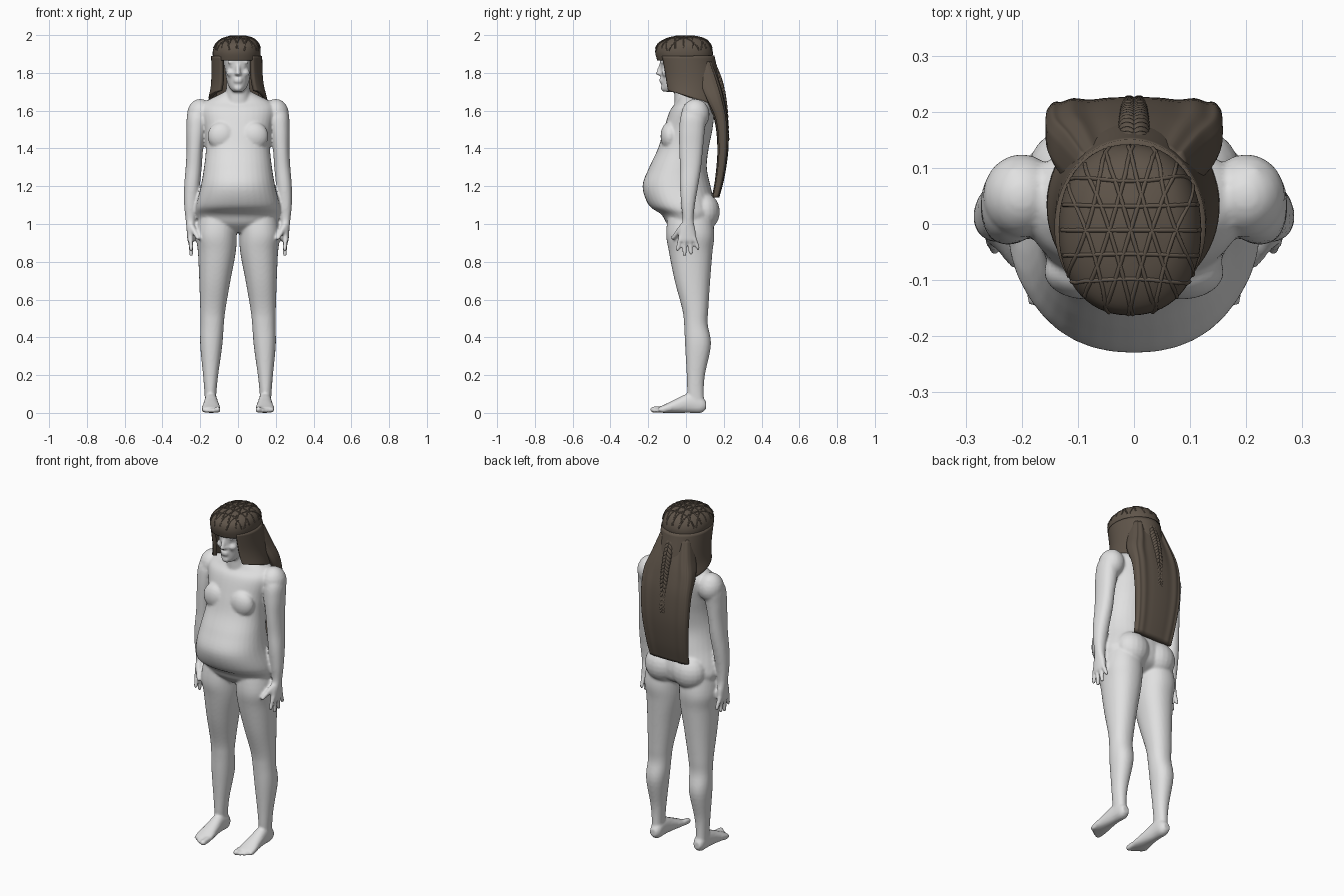
import bpy, bmesh, math
from mathutils import Vector, Matrix
from mathutils.bvhtree import BVHTree

cube = bpy.data.objects.get("Cube")
if cube:
    bpy.data.objects.remove(cube, do_unlink=True)


def material(name, colour):
    mat = bpy.data.materials.new(name)
    mat.use_nodes = True
    mat.diffuse_color = (*colour, 1)
    bsdf = mat.node_tree.nodes["Principled BSDF"]
    bsdf.inputs["Base Color"].default_value = (*colour, 1)
    bsdf.inputs["Roughness"].default_value = 0.7
    return mat


SKIN = material("pale grey skin", (0.75, 0.75, 0.75))
HAIR = material("dark brown hair", (0.115, 0.09, 0.068))


def finish(bm, name, mat):
    bmesh.ops.recalc_face_normals(bm, faces=bm.faces)
    for face in bm.faces:
        face.smooth = True
    mesh = bpy.data.meshes.new(name)
    bm.to_mesh(mesh)
    bm.free()
    mesh.materials.append(mat)
    obj = bpy.data.objects.new(name, mesh)
    bpy.context.collection.objects.link(obj)
    return obj


def refine(rows, steps=5):
    """Smooth spline through the rows of a cross-section table."""
    out = []
    last = len(rows) - 1
    for i in range(last):
        a, b, c, d = (rows[max(0, min(last, i + k))] for k in (-1, 0, 1, 2))
        for s in range(steps):
            t = s / steps
            out.append([0.5 * (2 * q + (r - p) * t + (2 * p - 5 * q + 4 * r - u) * t ** 2
                               + (3 * q - p - 3 * r + u) * t ** 3)
                        for p, q, r, u in zip(a, b, c, d)])
    return out + [list(rows[-1])]


def power(v, p):
    return math.copysign(abs(v) ** (2 / p), v)


def stitch(bm, rings):
    """Closed tube through rings of points."""
    rings = [[bm.verts.new(co) for co in ring] for ring in rings]
    n = len(rings[0])
    for lo, hi in zip(rings, rings[1:]):
        for k in range(n):
            bm.faces.new((lo[k], lo[(k + 1) % n], hi[(k + 1) % n], hi[k]))
    bm.faces.new(rings[0])
    bm.faces.new(rings[-1])


def loft(bm, rows, side=1, along_y=False, p=2.2, n=36, ripple=0):
    """Rows hold: position, low and high of the first axis, low and high of the second."""
    rings = []
    for pos, u0, u1, v0, v1 in refine(rows):
        ring = []
        for k in range(n):
            a = math.tau * k / n
            w = 1 + ripple * math.cos(12 * a)
            u = (u0 + u1) / 2 + (u1 - u0) / 2 * power(math.cos(a), p)
            v = (v0 + v1) / 2 + (v1 - v0) / 2 * power(math.sin(a), p) * w
            ring.append((side * u, pos, v) if along_y else (side * u, v, pos))
        rings.append(ring)
    stitch(bm, rings)


def capsule(bm, matrix, r0, r1, length, n=14):
    """Round-ended tube along the matrix's own z."""
    rings = []
    for k in range(12):
        a = math.pi * (k + 0.2) / 11.4
        r, base = (r0, 0) if k < 6 else (r1, length)
        rings.append([matrix @ Vector((r * math.sin(a) * math.cos(math.tau * j / n),
                                       r * math.sin(a) * math.sin(math.tau * j / n),
                                       base - r * math.cos(a))) for j in range(n)])
    stitch(bm, rings)


def ball(bm, centre, size, tilt=0):
    m = Matrix.Translation(centre) @ Matrix.Rotation(tilt, 4, 'Y') @ Matrix.Diagonal((*size, 1))
    capsule(bm, m, 1, 1, 0, 20)


def digit(bm, start, end, r0, r1):
    way = Vector(end) - Vector(start)
    m = Matrix.Translation(start) @ way.to_track_quat('Z', 'Y').to_matrix().to_4x4()
    capsule(bm, m, r0, r1, way.length)


def symmetric(rows):
    return [(z, -w, w, front, back) for z, w, front, back in rows]


# Body: overlapping volumes fused into one smooth skin
bm = bmesh.new()
torso = [(.955, .06, -.05, .06), (1.0, .19, -.1, .135), (1.05, .222, -.13, .155),
         (1.1, .222, -.197, .155), (1.2, .197, -.23, .13), (1.3, .18, -.195, .11),
         (1.4, .17, -.148, .12), (1.5, .178, -.118, .14), (1.6, .198, -.085, .15),
         (1.645, .175, -.05, .135), (1.685, .1, -.035, .11), (1.7, .07, -.03, .09)]
neck = [(1.6, .075, -.06, .1), (1.68, .064, -.06, .075), (1.78, .062, -.06, .08)]
head = [(1.7, .025, -.118, -.04), (1.72, .044, -.127, 0), (1.76, .06, -.131, .06),
        (1.82, .07, -.134, .09), (1.88, .078, -.138, .1), (1.94, .07, -.12, .09),
        (1.97, .04, -.07, .05)]
for rows in (torso, neck, head):
    loft(bm, symmetric(rows))

leg = [(1.08, .01, .2, -.09, .13), (.95, .007, .222, -.105, .15), (.85, .012, .212, -.09, .14),
       (.7, .04, .205, -.06, .128), (.55, .066, .2, -.02, .118), (.47, .075, .198, -.01, .115),
       (.36, .083, .2, -.005, .132), (.2, .105, .185, .004, .1), (.1, .115, .177, .008, .094),
       (.03, .115, .175, .02, .1)]
foot = [(.106, .125, .165, .02, .06), (.08, .11, .175, 0, .09), (.02, .108, .178, 0, .105),
        (-.05, .1, .185, 0, .075), (-.11, .092, .193, 0, .046), (-.145, .094, .188, .002, .03)]
arm = [(1.645, .18, .235, .02, .1), (1.58, .16, .268, -.025, .11), (1.5, .17, .273, -.036, .1),
       (1.4, .185, .272, -.036, .09), (1.3, .192, .277, -.032, .08), (1.2, .203, .285, -.032, .064),
       (1.1, .215, .285, -.025, .047), (1.02, .226, .277, -.018, .04), (.97, .228, .272, -.036, .05),
       (.91, .234, .268, -.042, .056)]
for s in (1, -1):
    loft(bm, leg, s)
    loft(bm, foot, s, along_y=True)
    loft(bm, arm, s)
    # Shoulder, chest and seat masses
    ball(bm, (s * .2, .05, 1.58), (.07, .075, .082))
    ball(bm, (s * .085, -.085, 1.465), (.076, .05, .076))
    ball(bm, (s * .09, .095, 1.065), (.1, .084, .1))
    # Fingers and thumb
    for y0, y1, tip in ((-.03, -.045, .865), (-.007, -.008, .838),
                        (.018, .028, .846), (.043, .064, .872)):
        digit(bm, (s * .252, y0, .925), (s * .248, y1, tip), .0135, .0105)
    digit(bm, (s * .245, -.02, .985), (s * .212, -.07, .925), .017, .011)
    # Toes, shrinking outwards
    for k in range(5):
        r = .017 if k == 0 else .0125 - .0008 * k
        x, y = .109 + .021 * k - .0008 * k * k, -.172 + .002 * k * (k + 2)
        digit(bm, (s * x, y + .04, .02), (s * x, y, r), r, r)
    # Brow, eye, cheek and nostril
    ball(bm, (s * .032, -.122, 1.858), (.026, .014, .008), s * .15)
    ball(bm, (s * .03, -.118, 1.838), (.014, .012, .008))
    ball(bm, (s * .038, -.105, 1.8), (.024, .024, .022))
    ball(bm, (s * .01, -.14, 1.795), (.009, .011, .008))
# Nose, lips and chin
digit(bm, (0, -.132, 1.85), (0, -.149, 1.798), .008, .0115)
for z in (1.767, 1.753):
    ball(bm, (0, -.13, z), (.024, .013, .006))
ball(bm, (0, -.118, 1.72), (.024, .016, .018))
body = finish(bm, "body", SKIN)
remesh = body.modifiers.new("fuse", 'REMESH')
remesh.mode = 'VOXEL'
remesh.voxel_size = 0.0075
remesh.use_smooth_shade = True
soften = body.modifiers.new("soften", 'SMOOTH')
soften.factor = 0.5
soften.iterations = 4

# Crown of hair with the fringe
bm = bmesh.new()
loft(bm, [(1.865, -.13, .115, -.152, .138), (1.91, -.134, .12, -.163, .142),
          (1.95, -.12, .112, -.152, .13), (1.98, -.085, .085, -.105, .1),
          (1.995, -.035, .04, -.045, .04)], n=60)
crown_surface = BVHTree.FromBMesh(bm)
finish(bm, "hair_crown", HAIR)

# Curtain of hair round the sides and back, open at the face
bm = bmesh.new()
rows = refine([(1.89, -.131, .117, -.15, .14), (1.8, -.13, .12, -.135, .165),
               (1.75, -.134, .128, -.128, .178), (1.71, -.145, .142, -.12, .185)])
count, gap = 48, math.radians(38)
grid = []
for i, (z, x0, x1, y0, y1) in enumerate(rows):
    line = []
    for k in range(count + 1):
        a = gap + (math.tau - 2 * gap) * k / count
        x = (x0 + x1) / 2 + (x1 - x0) / 2 * math.sin(a)
        y = (y0 + y1) / 2 - (y1 - y0) / 2 * math.cos(a)
        drop = .35 * (y + .1) * i / len(rows)
        line.append(bm.verts.new((x, y, z - drop)))
    grid.append(line)
for lo, hi in zip(grid, grid[1:]):
    for k in range(count):
        bm.faces.new((lo[k], lo[k + 1], hi[k + 1], hi[k]))
curtain = finish(bm, "hair_curtain", HAIR)
shell = curtain.modifiers.new("thickness", 'SOLIDIFY')
shell.thickness = 0.022
shell.offset = 0

# Long fall of hair down the back
bm = bmesh.new()
loft(bm, [(1.86, -.1, .09, .05, .135), (1.75, -.13, .125, .065, .175), (1.66, -.155, .155, .1, .2),
          (1.55, -.157, .157, .152, .22), (1.4, -.15, .15, .168, .223), (1.25, -.136, .136, .157, .203),
          (1.14, -.126, .126, .138, .175)], p=4, n=96, ripple=.07)
finish(bm, "long_back_hair", HAIR)

# Braid lying over the long hair
bm = bmesh.new()
path = refine([(1.87, .13), (1.75, .18), (1.62, .207), (1.45, .218)], 7)
for k, (z, y) in enumerate(path):
    r = .022 - .008 * k / len(path)
    for s in (1, -1):
        ball(bm, (s * r * .6, y, z), (r * .65, r * .8, r * 1.25), -s * .5)
finish(bm, "braid", HAIR)

# Woven strands crossing the crown
strands = bpy.data.curves.new("crown_strands", 'CURVE')
strands.dimensions = '3D'
strands.bevel_depth = 0.004
strands.bevel_resolution = 1
for turn in (0.35, -0.35, math.pi / 2):
    for step in range(-2, 3):
        u = step * .28
        spline = strands.splines.new('POLY')
        spline.points.add(14)
        for k, point in enumerate(spline.points):
            t = math.radians(-62 + 124 * k / 14)
            w = math.sqrt(1 - u * u)
            x, y, z = u, w * math.sin(t), w * math.cos(t)
            x, y = x * math.cos(turn) - y * math.sin(turn), x * math.sin(turn) + y * math.cos(turn)
            target = Vector((x * .127 - .006, y * .152 - .011, 1.865 + z * .135))
            point.co = (*crown_surface.find_nearest(target)[0], 1)
strands.materials.append(HAIR)
bpy.context.collection.objects.link(bpy.data.objects.new("crown_strands", strands))
